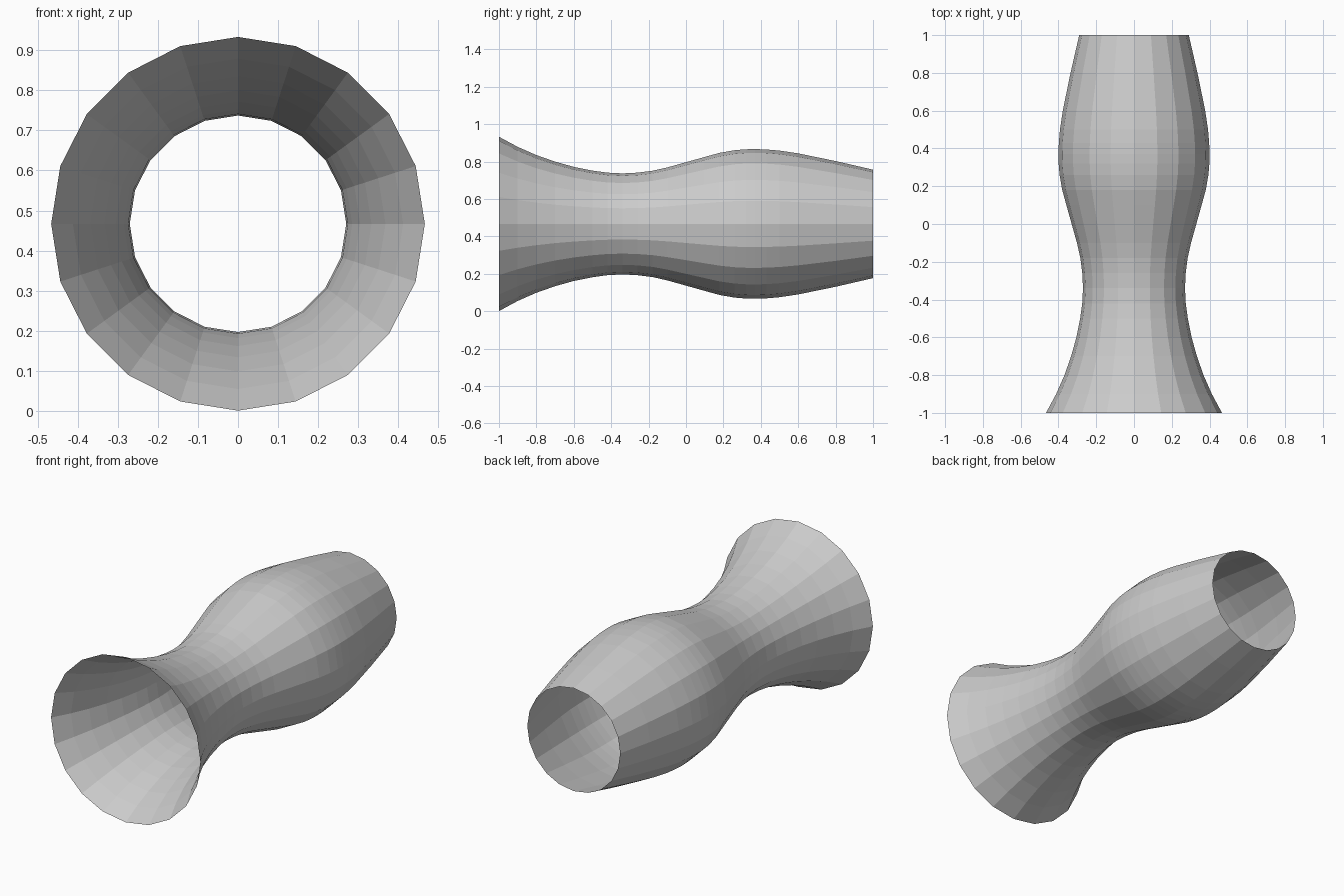
import bpy, bmesh, math

if "Cube" in bpy.data.objects:
    bpy.data.objects.remove(bpy.data.objects["Cube"])

SIDES = 20
AXIS_Z = 0.467

# Tube profile: (position along y, radius)
profile = [(-1, .466), (-.9, .412), (-.8, .368), (-.7, .333), (-.6, .305),
           (-.5, .285), (-.42, .274), (-.34, .27), (-.26, .274), (-.18, .284),
           (-.1, .302), (0, .33), (.1, .358), (.18, .38), (.26, .394),
           (.32, .399), (.37, .4), (.43, .398), (.5, .392), (.6, .377),
           (.8, .336), (1, .29)]

# Open-ended flared tube, one ring of vertices per profile point
bm = bmesh.new()
rings = []
for y, r in profile:
    rings.append([bm.verts.new((r * math.cos(2 * math.pi * i / SIDES), y,
                                AXIS_Z + r * math.sin(2 * math.pi * i / SIDES)))
                  for i in range(SIDES)])
for a, b in zip(rings, rings[1:]):
    for i in range(SIDES):
        j = (i + 1) % SIDES
        bm.faces.new((a[i], b[i], b[j], a[j]))

# Point the flat-shaded faces away from the axis
for f in bm.faces:
    f.normal_update()
    c = f.calc_center_median()
    if f.normal.x * c.x + f.normal.z * (c.z - AXIS_Z) < 0:
        f.normal_flip()

mesh = bpy.data.meshes.new("flared_tube")
bm.to_mesh(mesh)
bm.free()
bpy.context.collection.objects.link(bpy.data.objects.new("flared_tube", mesh))
